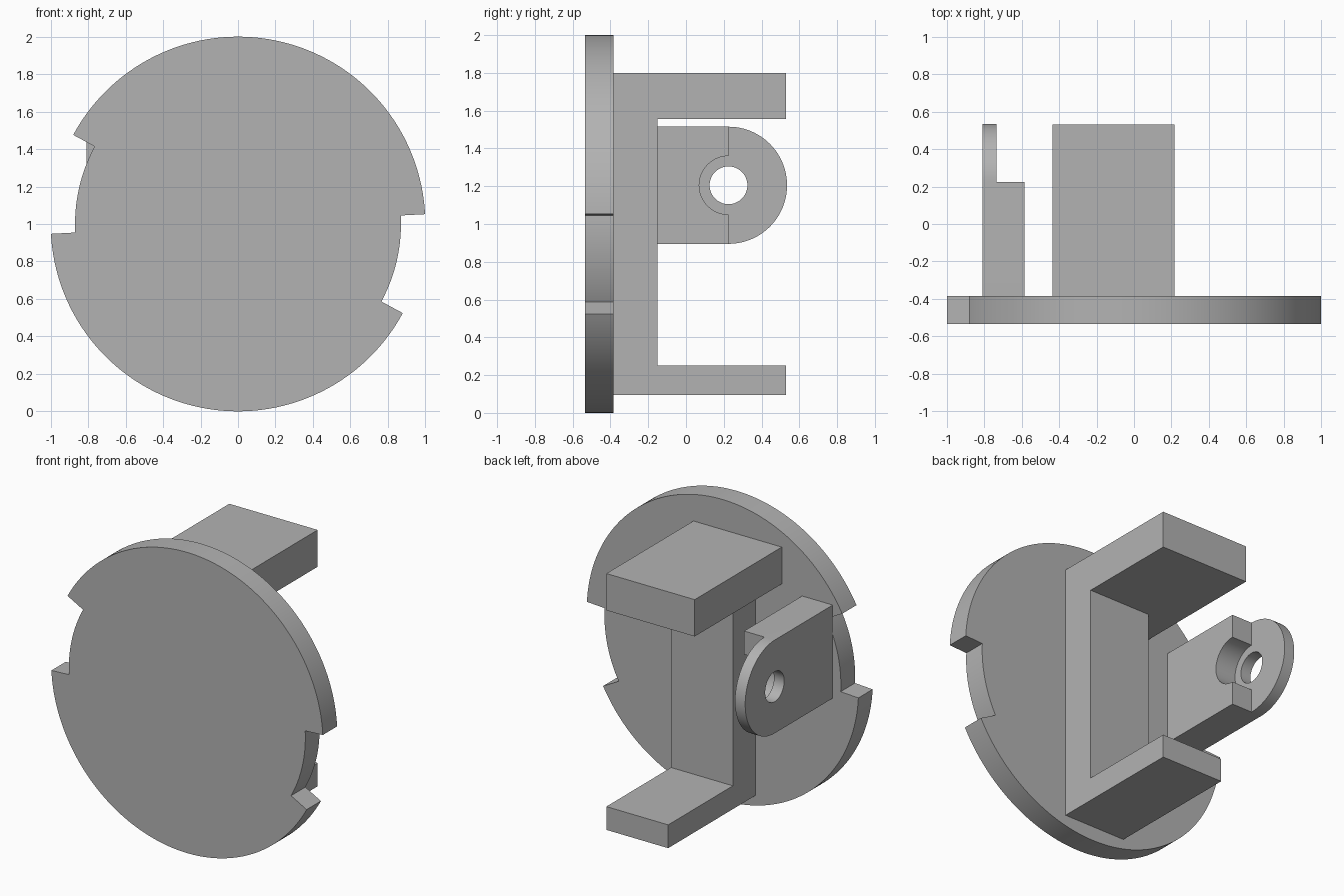
import bpy, bmesh
from math import sin, cos, radians
from mathutils import Vector

if "Cube" in bpy.data.objects:
    bpy.data.objects.remove(bpy.data.objects["Cube"])

GREY = (0.45, 0.45, 0.45, 1)
grey = bpy.data.materials.new("plain grey")
grey.use_nodes = True
grey.diffuse_color = GREY
grey.node_tree.nodes["Principled BSDF"].inputs["Base Color"].default_value = GREY


def arc(cx, cy, r, start, end, steps):
    """Points on an arc, angles in degrees."""
    angles = [radians(start + (end - start) * i / steps) for i in range(steps + 1)]
    return [(cx + r * cos(a), cy + r * sin(a)) for a in angles]


def prism(name, outline, axis, low, high):
    """Extrude an outline along x (outline in y, z) or along y (outline in x, z)."""
    place = (lambda p: (low, p[0], p[1])) if axis == "x" else (lambda p: (p[0], low, p[1]))
    bm = bmesh.new()
    face = bm.faces.new([bm.verts.new(place(p)) for p in outline])
    cap = bmesh.ops.extrude_face_region(bm, geom=[face])["geom"]
    shift = Vector((high - low, 0, 0) if axis == "x" else (0, high - low, 0))
    bmesh.ops.translate(bm, vec=shift, verts=[v for v in cap if isinstance(v, bmesh.types.BMVert)])
    bmesh.ops.recalc_face_normals(bm, faces=bm.faces)
    mesh = bpy.data.meshes.new(name)
    bm.to_mesh(mesh)
    bm.free()
    mesh.materials.append(grey)
    obj = bpy.data.objects.new(name, mesh)
    bpy.context.collection.objects.link(obj)
    return obj


def select(obj):
    bpy.ops.object.select_all(action="DESELECT")
    obj.select_set(True)
    bpy.context.view_layer.objects.active = obj


def combine(obj, other, operation):
    """Apply a boolean and discard the helper."""
    mod = obj.modifiers.new("combine", "BOOLEAN")
    mod.object, mod.operation, mod.solver = other, operation, "EXACT"
    select(obj)
    bpy.ops.object.modifier_apply(modifier=mod.name)
    bpy.data.objects.remove(other)


def rectangle(y0, y1, z0, z1):
    return [(y0, z0), (y1, z0), (y1, z1), (y0, z1)]


DISC_FRONT, DISC_BACK = -0.535, -0.385

# Round plate with two opposite rim notches
rim = []
for turn in (0, 180):
    rim += arc(0, 1, 0.87, turn - 28.4, turn + 3, 24)
    rim += arc(0, 1, 1.0, turn + 3, turn + 151.6, 96)
disc = prism("notched_disc", rim, "y", DISC_FRONT, DISC_BACK)

# Bracket: upright web with a lower shelf, plus a wider upper shelf
web_outline = [(DISC_BACK, 0.095), (0.53, 0.095), (0.53, 0.25),
               (-0.15, 0.25), (-0.15, 1.7), (DISC_BACK, 1.7)]
bracket = prism("bracket", web_outline, "x", -0.24, 0.215)
upper = prism("upper_shelf", rectangle(DISC_BACK, 0.53, 1.555, 1.80), "x", -0.435, 0.215)
combine(bracket, upper, "UNION")

# Hinge lug: thin rounded plate, thick root, counterbore and pin hole
LUG_Y, LUG_Z, LUG_R = 0.225, 1.205, 0.31
lug_outline = [(DISC_BACK, LUG_Z + LUG_R), (DISC_BACK, LUG_Z - LUG_R)]
lug_outline += arc(LUG_Y, LUG_Z, LUG_R, -90, 90, 48)
lug = prism("hinge_lug", lug_outline, "x", -0.81, -0.735)
root = prism("lug_root", rectangle(DISC_BACK, LUG_Y, LUG_Z - LUG_R, LUG_Z + LUG_R),
             "x", -0.81, -0.585)
combine(lug, root, "UNION")
for name, radius, start in (("counterbore", 0.155, -0.735), ("pin_hole", 0.1, -0.9)):
    circle = arc(LUG_Y, LUG_Z, radius, 0, 360, 64)[:-1]
    combine(lug, prism(name, circle, "x", start, -0.5), "DIFFERENCE")

# Smooth round walls, crisp corners
for part in (disc, bracket, lug):
    select(part)
    bpy.ops.object.shade_smooth_by_angle(angle=radians(30))
